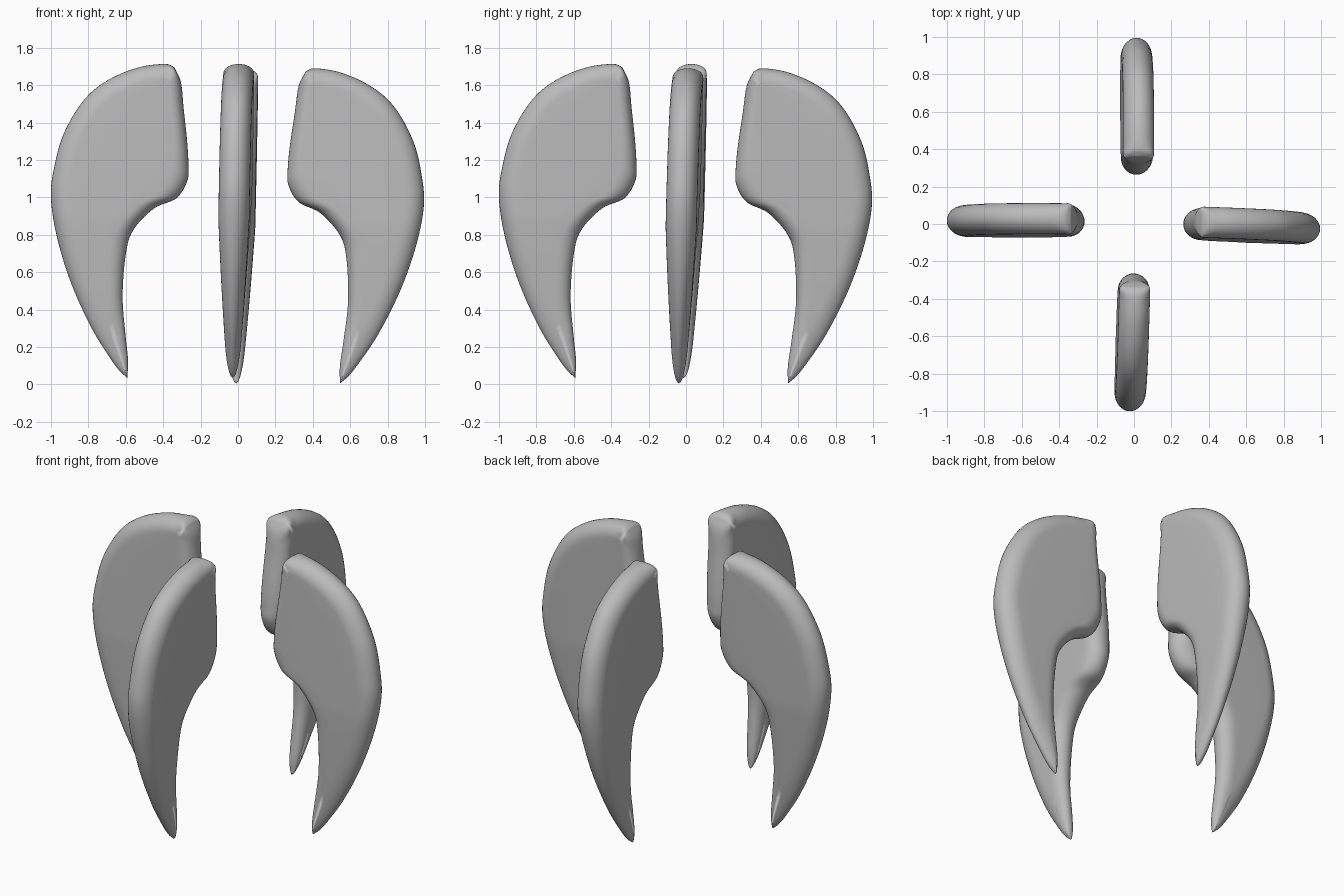
import bpy, bmesh, math
from mathutils import Vector

if "Cube" in bpy.data.objects:
    bpy.data.objects.remove(bpy.data.objects["Cube"], do_unlink=True)

# One plain grey for every claw
grey = bpy.data.materials.new("plain grey")
grey.use_nodes = True
tone = (0.5, 0.5, 0.5, 1)
grey.diffuse_color = tone
grey.node_tree.nodes["Principled BSDF"].inputs["Base Color"].default_value = tone

# Outer and inner edges of a claw (distance from the axis, height), top corner to tip
OUTER = [(.34, 1.695), (.39, 1.713), (.53, 1.695), (.69, 1.63), (.82, 1.525),
         (.93, 1.345), (.985, 1.15), (1, .99), (.965, .775), (.89, .535),
         (.785, .305), (.69, .15), (.635, .075), (.592, .035)]
INNER = [(.34, 1.695), (.305, 1.615), (.29, 1.47), (.272, 1.3), (.265, 1.17),
         (.272, 1.085), (.33, .995), (.45, .94), (.56, .825), (.6, .695),
         (.617, .47), (.602, .27), (.588, .13), (.592, .035)]
TIP = Vector(OUTER[-1])
STEPS, ARC, FLAT = 6, 8, 4
EDGE = 0.10          # width of the rounded edge
THICK = 0.083        # half thickness of the body


def smooth_path(points):
    """Catmull-Rom samples through the given points."""
    pts = [Vector(p) for p in points]
    pts = [2 * pts[0] - pts[1]] + pts + [2 * pts[-1] - pts[-2]]
    path = []
    for a, b, c, d in zip(pts, pts[1:], pts[2:], pts[3:]):
        for i in range(STEPS):
            t = i / STEPS
            path.append(0.5 * (2 * b + (c - a) * t + (2 * a - 5 * b + 4 * c - d) * t ** 2
                               + (3 * b - a - 3 * c + d) * t ** 3))
    return path + [pts[-2]]


def half_section(width):
    """(position along the row, relative height) from outer to inner edge."""
    r = min(EDGE, width / 2) / width
    rise = [(r * (1 - math.cos(a)), math.sin(a))
            for a in (math.pi / 2 * i / ARC for i in range(ARC + 1))]
    flat = [(r + (1 - 2 * r) * i / FLAT, 1) for i in range(1, FLAT)]
    return rise + flat + [(1 - u, h) for u, h in reversed(rise)]


def make_claw(name, outward, tilt, drop, base, lean, yaw):
    """Loft rounded rows from the top corner to the tip, then place the claw."""
    out = Vector(outward)
    side = Vector((0, 1, 0)) if out.x else Vector((1, 0, 0))
    bm = bmesh.new()

    def place(p, s):
        dx, dz = p - TIP
        r = TIP.x + drop[0] + dx * math.cos(tilt) + dz * math.sin(tilt)
        z = TIP.y + drop[1] - dx * math.sin(tilt) + dz * math.cos(tilt)
        return bm.verts.new(out * r + side * (s + base + lean * z + yaw * (r - .65))
                            + Vector((0, 0, z)))

    rows = list(zip(smooth_path(OUTER), smooth_path(INNER)))
    start, end = place(rows[0][0], 0), place(rows[-1][0], 0)
    rings = []
    for a, b in rows[1:-1]:
        width = (b - a).length
        close = math.sqrt(1 - (1 - min(1, width / .16)) ** 2)
        half = half_section(width)
        loop = half + [(u, -h) for u, h in half[-2:0:-1]]
        ring = []
        for u, h in loop:
            p = a.lerp(b, u)
            taper = min(1, max(0, p.y + .12)) ** .6
            ring.append(place(p, h * THICK * taper * close))
        rings.append(ring)
    n = len(rings[0])
    for i in range(n):
        j = (i + 1) % n
        bm.faces.new((start, rings[0][i], rings[0][j]))
        bm.faces.new((end, rings[-1][j], rings[-1][i]))
        for low, high in zip(rings, rings[1:]):
            bm.faces.new((low[i], high[i], high[j], low[j]))
    bmesh.ops.recalc_face_normals(bm, faces=bm.faces)
    for f in bm.faces:
        f.smooth = True
    mesh = bpy.data.meshes.new(name)
    bm.to_mesh(mesh)
    bm.free()
    mesh.materials.append(grey)
    bpy.context.collection.objects.link(bpy.data.objects.new(name, mesh))


# Four claws around the axis; the left and back ones swing slightly inwards
STRAIGHT = (0, (0, 0))
SWUNG = (math.radians(2.4), (-.047, -.03))
make_claw("right_claw", (-1, 0, 0), *STRAIGHT, base=-.012, lean=.026, yaw=.01)
make_claw("front_claw", (0, -1, 0), *STRAIGHT, base=-.03, lean=.016, yaw=-.025)
make_claw("left_claw", (1, 0, 0), *SWUNG, base=-.041, lean=.026, yaw=-.03)
make_claw("back_claw", (0, 1, 0), *SWUNG, base=-.01, lean=.022, yaw=.005)
